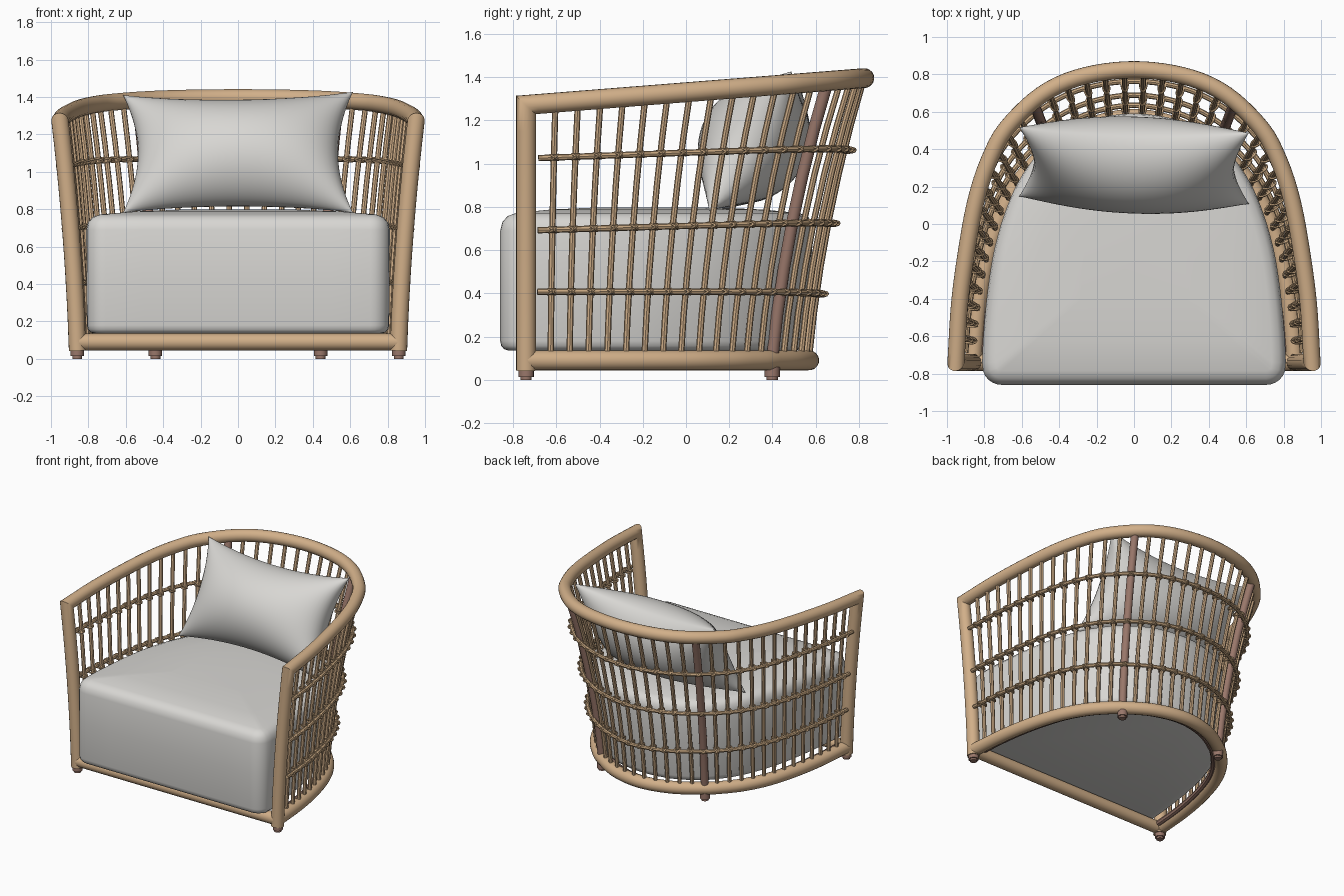
import bpy, bmesh, math
from mathutils import Vector as V

if "Cube" in bpy.data.objects:
    bpy.data.objects.remove(bpy.data.objects["Cube"])


def material(name, rgb):
    m = bpy.data.materials.new(name)
    m.diffuse_color = (*rgb, 1)
    m.use_nodes = True
    m.node_tree.nodes["Principled BSDF"].inputs["Base Color"].default_value = m.diffuse_color
    return m


TAN = material("tan rattan", (0.64, 0.43, 0.25))
BIND = material("rattan binding", (0.58, 0.39, 0.22))
BROWN = material("brown wood", (0.32, 0.185, 0.145))
GREY = material("light grey fabric", (0.69, 0.68, 0.655))


def finish(bm, name, mat, angle=40):
    bmesh.ops.recalc_face_normals(bm, faces=bm.faces)
    me = bpy.data.meshes.new(name)
    bm.to_mesh(me)
    bm.free()
    me.materials.append(mat)
    ob = bpy.data.objects.new(name, me)
    bpy.context.collection.objects.link(ob)
    bpy.ops.object.select_all(action='DESELECT')
    ob.select_set(True)
    bpy.context.view_layer.objects.active = ob
    bpy.ops.object.shade_smooth_by_angle(angle=math.radians(angle))
    return ob


def tube(bm, path, r, sides=12):
    """Sweep a round section along a path with mitred corners."""
    path = [V(p) for p in path]
    d = (path[1] - path[0]).normalized()
    a = d.orthogonal().normalized()
    b = d.cross(a)
    ring = [path[0] + r * (a * math.cos(k * math.tau / sides) + b * math.sin(k * math.tau / sides))
            for k in range(sides)]
    prev = [bm.verts.new(p) for p in ring]
    bm.faces.new(prev)
    for i in range(1, len(path)):
        d = (path[i] - path[i - 1]).normalized()
        n = d if i == len(path) - 1 else (d + (path[i + 1] - path[i]).normalized()).normalized()
        ring = [p + d * ((path[i] - p).dot(n) / d.dot(n)) for p in ring]
        cur = [bm.verts.new(p) for p in ring]
        for k in range(sides):
            j = (k + 1) % sides
            bm.faces.new((prev[k], prev[j], cur[j], cur[k]))
        prev = cur
    bm.faces.new(prev)


def spline(half, n=240):
    """Mirror a half plan curve, smooth it and space the points evenly."""
    p = [V(q) for q in half] + [V((-x, y)) for x, y in reversed(half[:-1])]
    p = [2 * p[0] - p[1]] + p + [2 * p[-1] - p[-2]]
    fine = []
    for i in range(1, len(p) - 2):
        for k in range(30):
            t = k / 30
            a, b, c, d = p[i - 1:i + 3]
            fine.append(0.5 * (2 * b + (c - a) * t + (2 * a - 5 * b + 4 * c - d) * t * t
                               + (3 * b - a - 3 * c + d) * t ** 3))
    fine.append(p[-2])
    acc = [0]
    for a, b in zip(fine, fine[1:]):
        acc.append(acc[-1] + (b - a).length)
    out, j = [], 0
    for i in range(n + 1):
        s = acc[-1] * i / n
        while j < len(fine) - 2 and acc[j + 1] < s:
            j += 1
        out.append(fine[j].lerp(fine[j + 1], (s - acc[j]) / (acc[j + 1] - acc[j])))
    return out


TOP = spline([(.952, -.74), (.93, -.4), (.88, -.05), (.833, .17), (.77, .35), (.682, .51),
              (.495, .69), (.28, .788), (0, .825)])
BOT = spline([(.86, -.74), (.835, -.45), (.79, -.2), (.72, .03), (.63, .2), (.53, .32),
              (.44, .40), (.24, .52), (0, .57)])


def at(curve, u):
    s = min(max(u, 0), 1) * 240
    i = min(int(s), 239)
    return curve[i].lerp(curve[i + 1], s - i)


def wall(u, t):
    """Point on the flared basket wall: u along the curve, t from bottom to top."""
    b, c = at(BOT, u), at(TOP, u)
    p = b.lerp(c, .47 * t + .53 * t * t)
    zt = 1.272 + (c.y + .74) / 1.565 * .124
    return V((p.x, p.y, .09 + (zt - .09) * t))


def frame_dirs(u, t):
    tan = (wall(min(u + .01, 1), t) - wall(max(u - .01, 0), t)).normalized()
    return tan, V((tan.y, -tan.x, 0)).normalized()


# front posts and top rail, one mitred tube
bm = bmesh.new()
post = [wall(0, t / 10 - .04 * (t == 0)) for t in range(10)]
rail = [wall(i / 80, 1) for i in range(81)]
tube(bm, post + rail + [V((-p.x, p.y, p.z)) for p in reversed(post)], .046, 18)
finish(bm, "posts_and_top_rail", TAN)

# bottom rail and front bar
bm = bmesh.new()
tube(bm, [wall(i / 80, 0) for i in range(81)], .046, 18)
tube(bm, [(-.86, -.74, .09), (.86, -.74, .09)], .045, 18)
finish(bm, "bottom_rail", TAN)

# inner base trim
bm = bmesh.new()
tube(bm, [wall(i / 60, 0) - .05 * frame_dirs(i / 60, 0)[1] for i in range(1, 60)], .022, 8)
finish(bm, "inner_base_trim", BROWN)

# upright rods, with brown back legs in place of two of them
N, LEGS = 39, (14, 25)
SPOTS = [.5 + (i / N - .5) * .985 for i in range(N + 1)]
bm, legs = bmesh.new(), bmesh.new()
for i in range(1, N):
    path = [wall(SPOTS[i], t / 6) for t in range(7)]
    if i in LEGS:
        tube(legs, path, .028, 14)
    else:
        tube(bm, path, .0145, 8)
finish(bm, "upright_rods", TAN)
finish(legs, "back_legs", BROWN)

# horizontal hoops outside the rods and crossed lashings at each rod
hoops, lash = bmesh.new(), bmesh.new()
for t_front, t_back in ((.268, .235), (.508, .485), (.79, .744)):
    def level(u):
        return t_front + (t_back - t_front) * (1 - abs(2 * u - 1))
    path = []
    for i in range(101):
        u = .014 + .972 * i / 100
        path.append(wall(u, level(u)) + .029 * frame_dirs(u, level(u))[1])
    tube(hoops, path, .0145, 8)
    for u in SPOTS[1:-1]:
        tan, out = frame_dirs(u, level(u))
        c = wall(u, level(u)) + .014 * out
        for s in (-1, 1):
            side = (tan + s * V((0, 0, .7))).normalized()
            tube(lash, [c + .038 * math.cos(k * math.tau / 12) * out
                        + .021 * math.sin(k * math.tau / 12) * side for k in range(13)], .006, 5)
finish(hoops, "horizontal_hoops", BIND)
finish(lash, "rod_lashings", BIND)

# stepped feet
bm = bmesh.new()
for u in (0, 1, SPOTS[LEGS[0]], SPOTS[LEGS[1]]):
    x, y = at(BOT, u)
    tube(bm, [(x, y, .014), (x, y, .06)], .036, 16)
    tube(bm, [(x, y, 0), (x, y, .02)], .026, 16)
finish(bm, "feet", BROWN)

# seat cushion: rounded layers of one plan outline
side = spline([(.808, -.74), (.797, -.6), (.765, -.35), (.713, -.1), (.62, .15), (.51, .32),
               (.4, .42), (.23, .51), (0, .545)], 240)[::4]
corner = [V((.708 + .1 * math.sin(a), -.76 - .1 * math.cos(a)))
          for a in (math.radians(15 * k) for k in range(6))]
front = [V((-.5 + .25 * k, -.86)) for k in range(5)]
outline = front + corner + side + [V((-p.x, p.y)) for p in reversed(corner)]
n = len(outline)
norms = []
for i in range(n):
    d = (outline[(i + 1) % n] - outline[i - 1]).normalized()
    norms.append(V((d.y, -d.x)))
bm = bmesh.new()
layers = [(.04, .135), (.018, .142), (.005, .157), (0, .18), (0, .45), (0, .69), (.01, .73),
          (.035, .758), (.075, .772)]
rings = []
for ins, z in layers:
    ring = []
    for p, q in zip(outline, norms):
        flare = .05 * (z - .14) / .6 * (p.y + .86) / 1.4
        r = p + q * (flare - ins)
        ring.append(bm.verts.new((r.x, r.y, z)))
    rings.append(ring)
for scale, z in ((.75, .788), (.4, .798)):
    rings.append([bm.verts.new((v.co.x * scale, (v.co.y + .15) * scale - .15, z)) for v in rings[8]])
for a, b in zip(rings, rings[1:]):
    for i in range(n):
        j = (i + 1) % n
        bm.faces.new((a[i], a[j], b[j], b[i]))
bm.faces.new(rings[0])
bm.faces.new(rings[-1])
finish(bm, "seat_cushion", GREY, 50)

# back pillow: pinched corners, puffed both ways, leaning back
bm = bmesh.new()
G = 32
up, nrm = V((0, .507, .862)), V((0, -.862, .507))
for s in (-1, 1):
    grid = []
    for i in range(G + 1):
        row = []
        for j in range(G + 1):
            u, v = (math.sin((k / G - .5) * math.pi) for k in (i, j))
            x = .615 * u * (1 - .13 * (1 - v * v))
            h = .37 * v * (1 - .17 * (1 - u * u)) + .01 * u * max(v, 0)
            puff = .25 * max(0, 1 - u * u) ** .45 * max(0, 1 - v * v) ** .6
            row.append(bm.verts.new(V((x, .315 - .02 * u, 1.1)) + up * h + nrm * puff * s))
        grid.append(row)
    for i in range(G):
        for j in range(G):
            bm.faces.new((grid[i][j], grid[i + 1][j], grid[i + 1][j + 1], grid[i][j + 1]))
bmesh.ops.remove_doubles(bm, verts=bm.verts, dist=.0005)
finish(bm, "back_pillow", GREY, 60)
